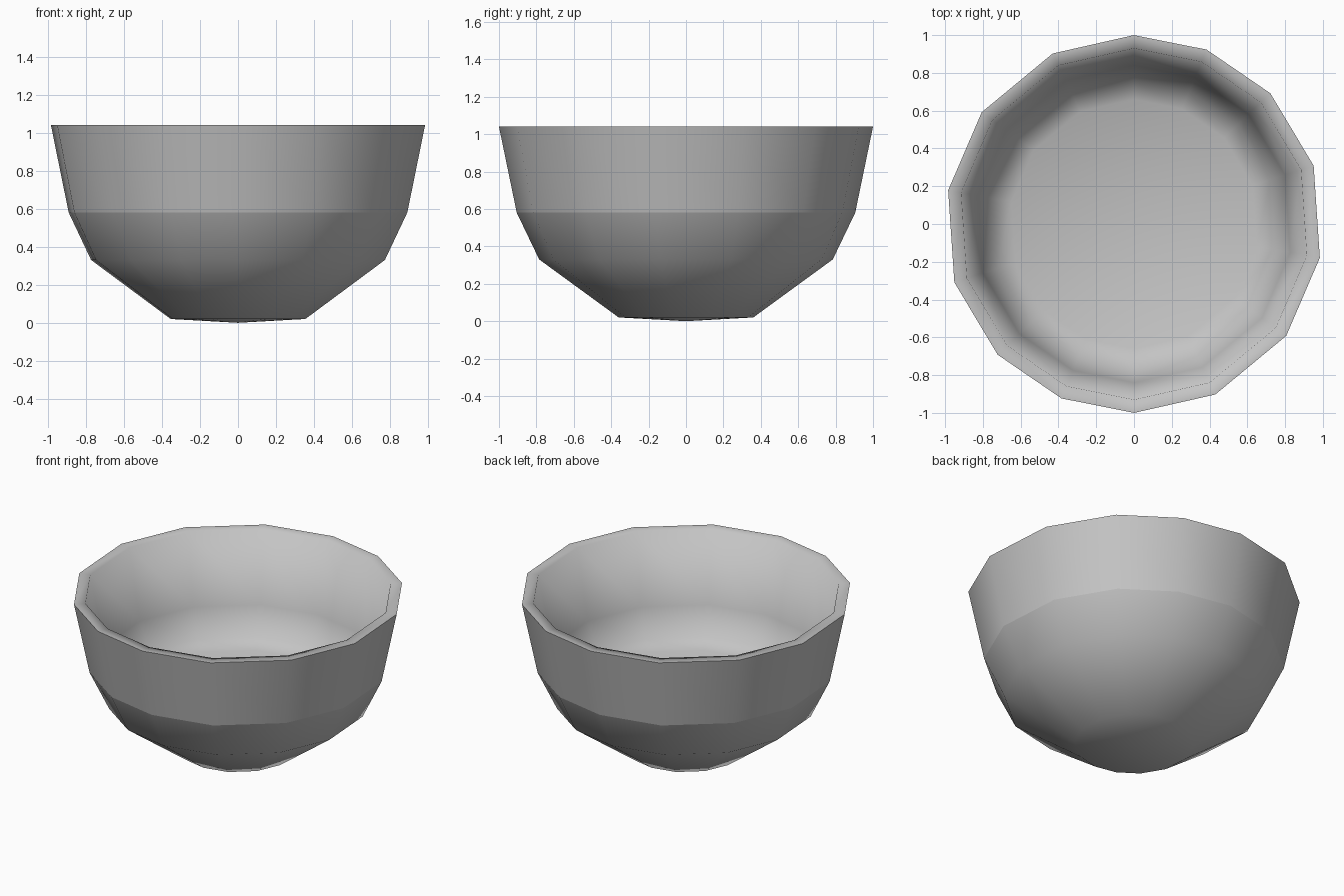
import bpy
import bmesh
from math import cos, sin, radians

cube = bpy.data.objects.get("Cube")
if cube:
    bpy.data.objects.remove(cube, do_unlink=True)

# One grey for the whole bowl
grey = bpy.data.materials.new("plain_grey")
grey.use_nodes = True
colour = (0.55, 0.55, 0.55, 1)
grey.diffuse_color = colour
grey.node_tree.nodes["Principled BSDF"].inputs["Base Color"].default_value = colour

# Slightly uneven fourteen-sided outline, repeated by a half turn
half_turn = [90, 67.4, 43.8, 18, -10.3, -36.3, -64.5]
angles = [radians(a) for a in half_turn + [a - 180 for a in half_turn]]

# Profile (radius, height) from under the base, over the rim, to the inner floor
profile = [(0.36, 0.02), (0.785, 0.33), (0.905, 0.58), (1.0, 1.04),
           (0.93, 1.04), (0.84, 0.58), (0.76, 0.40), (0.66, 0.36)]
sharp_rings = {2, 3}   # shoulder and outer rim edge

bm = bmesh.new()
rings = [[bm.verts.new((r * cos(a), r * sin(a), z)) for a in angles] for r, z in profile]
count = len(angles)

# Walls
for low, high in zip(rings, rings[1:]):
    for i in range(count):
        j = (i + 1) % count
        bm.faces.new((low[i], low[j], high[j], high[i]))

# Shallow points closing the base and the inner floor
for ring, height in ((rings[0], 0.0), (rings[-1], 0.33)):
    tip = bm.verts.new((0, 0, height))
    for i in range(count):
        bm.faces.new((ring[i], ring[(i + 1) % count], tip))

bmesh.ops.recalc_face_normals(bm, faces=bm.faces)

# Smooth shading with crisp shoulder and rim
for face in bm.faces:
    face.smooth = True
for k in sharp_rings:
    for i in range(count):
        bm.edges.get((rings[k][i], rings[k][(i + 1) % count])).smooth = False

mesh = bpy.data.meshes.new("bowl")
bm.to_mesh(mesh)
bm.free()
mesh.materials.append(grey)
bowl = bpy.data.objects.new("bowl", mesh)
bpy.context.collection.objects.link(bowl)
